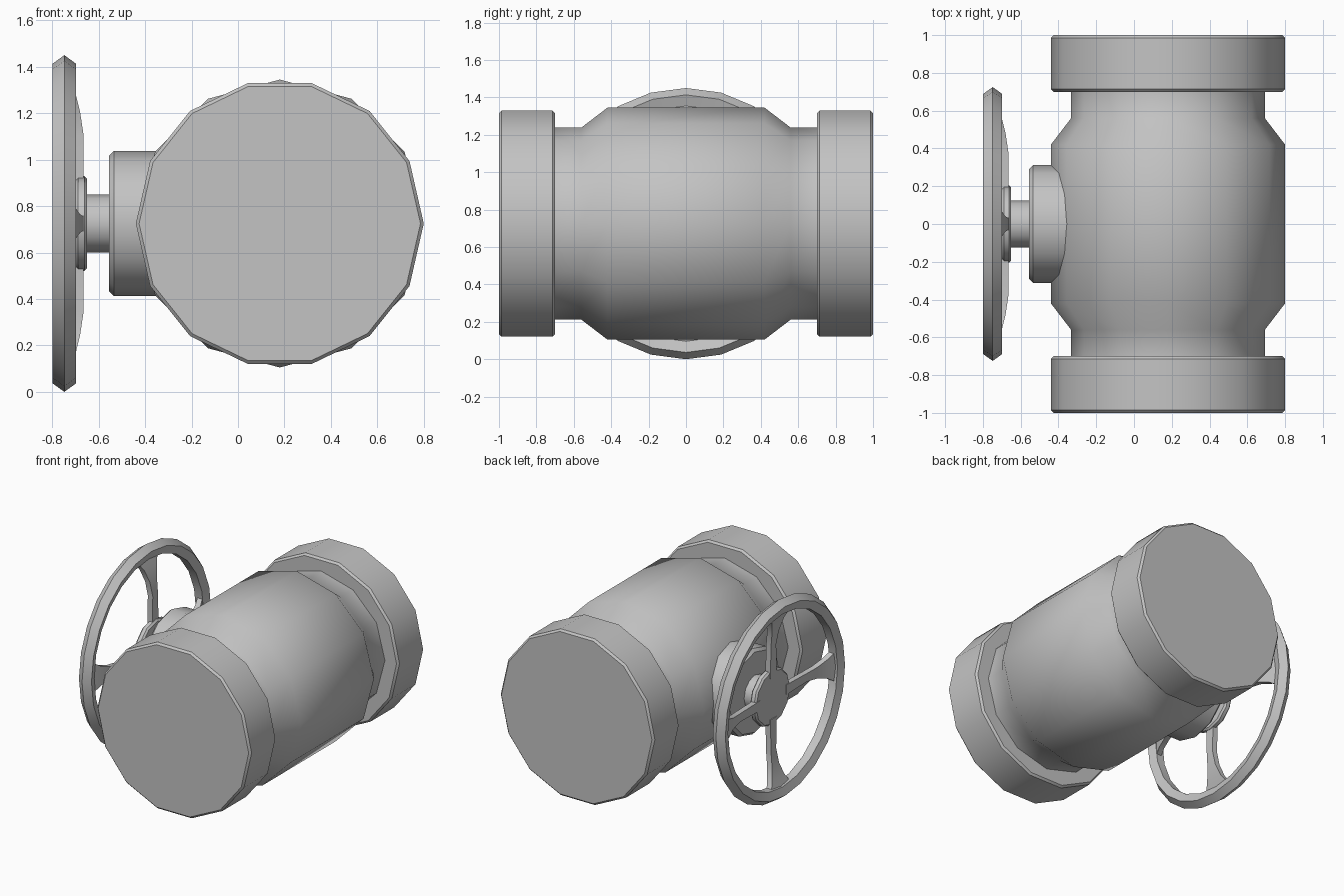
import bpy, bmesh
from math import cos, sin, pi, radians
from mathutils import Matrix, Vector

if "Cube" in bpy.data.objects:
    bpy.data.objects.remove(bpy.data.objects["Cube"], do_unlink=True)

BODY_X, AXIS_Z = 0.18, 0.725

grey = bpy.data.materials.new("cast_grey")
grey.use_nodes = True
grey.diffuse_color = (0.55, 0.55, 0.55, 1)
grey.node_tree.nodes["Principled BSDF"].inputs["Base Color"].default_value = grey.diffuse_color


def finish(name, bm, angle):
    bmesh.ops.recalc_face_normals(bm, faces=bm.faces[:])
    mesh = bpy.data.meshes.new(name)
    bm.to_mesh(mesh)
    bm.free()
    mesh.materials.append(grey)
    obj = bpy.data.objects.new(name, mesh)
    bpy.context.collection.objects.link(obj)
    bpy.ops.object.select_all(action="DESELECT")
    obj.select_set(True)
    bpy.context.view_layer.objects.active = obj
    bpy.ops.object.shade_smooth_by_angle(angle=radians(angle))
    return obj


def bridge(bm, a, b):
    n = len(a)
    for i in range(n):
        bm.faces.new((a[i], a[(i + 1) % n], b[(i + 1) % n], b[i]))


def lathe(name, axis, profile, sides, angle=35, closed=False):
    """Turn (position, radius) points around the pipe axis y or the stem axis x."""
    bm = bmesh.new()
    rings = []
    for t, r in profile:
        ring = []
        for i in range(sides):
            a = 2 * pi * i / sides
            if axis == "y":
                co = (BODY_X + r * cos(a), t, AXIS_Z + r * sin(a))
            else:
                co = (t, r * cos(a), AXIS_Z + r * sin(a))
            ring.append(bm.verts.new(co))
        rings.append(ring)
    for a, b in zip(rings, rings[1:]):
        bridge(bm, a, b)
    if closed:
        bridge(bm, rings[-1], rings[0])
    else:
        bm.faces.new(rings[0])
        bm.faces.new(rings[-1])
    return finish(name, bm, angle)


def bevelled(start, end, r, b):
    return [(start, r - b), (start + b, r), (end - b, r), (end, r - b)]


# Valve body with narrowed necks
half = [(0.72, 0.513), (0.56, 0.513), (0.42, 0.62)]
body = [(-y, r) for y, r in half] + half[::-1]
lathe("valve_body", "y", body, 12, angle=42)

# Pipe flanges at both ends
lathe("front_flange", "y", bevelled(-1, -0.7, 0.62, 0.014), 14)
lathe("back_flange", "y", bevelled(0.7, 1, 0.62, 0.014), 14)

# Bonnet, stem and wheel hub
lathe("bonnet", "x", bevelled(-0.555, -0.2, 0.312, 0.02), 12)
lathe("stem", "x", [(-0.68, 0.125), (-0.53, 0.125)], 12)
lathe("wheel_hub", "x", bevelled(-0.70, -0.65, 0.205, 0.012), 12)

# Hand wheel rim with a five-sided section
section = [(-0.748 + 0.053 * sin(2 * pi * k / 5), 0.672 + 0.053 * cos(2 * pi * k / 5))
           for k in range(5)]
lathe("wheel_rim", "x", section, 24, closed=True)

# Dished spokes, flaring where they meet the rim: radius, x, half width
stations = [(0.15, -0.685, 0.036), (0.38, -0.685, 0.03), (0.48, -0.70, 0.04),
            (0.57, -0.722, 0.07), (0.64, -0.748, 0.115)]
for k, label in enumerate(("back", "upper", "front", "lower")):
    turn = Matrix.Rotation(k * pi / 2, 4, "X")
    bm = bmesh.new()
    loops = []
    for r, x, w in stations:
        corners = [(x - 0.02, r, -w), (x + 0.02, r, -w), (x + 0.02, r, w), (x - 0.02, r, w)]
        loops.append([bm.verts.new(turn @ Vector(c) + Vector((0, 0, AXIS_Z))) for c in corners])
    for a, b in zip(loops, loops[1:]):
        bridge(bm, a, b)
    bm.faces.new(loops[0])
    bm.faces.new(loops[-1])
    finish(label + "_spoke", bm, 35)
